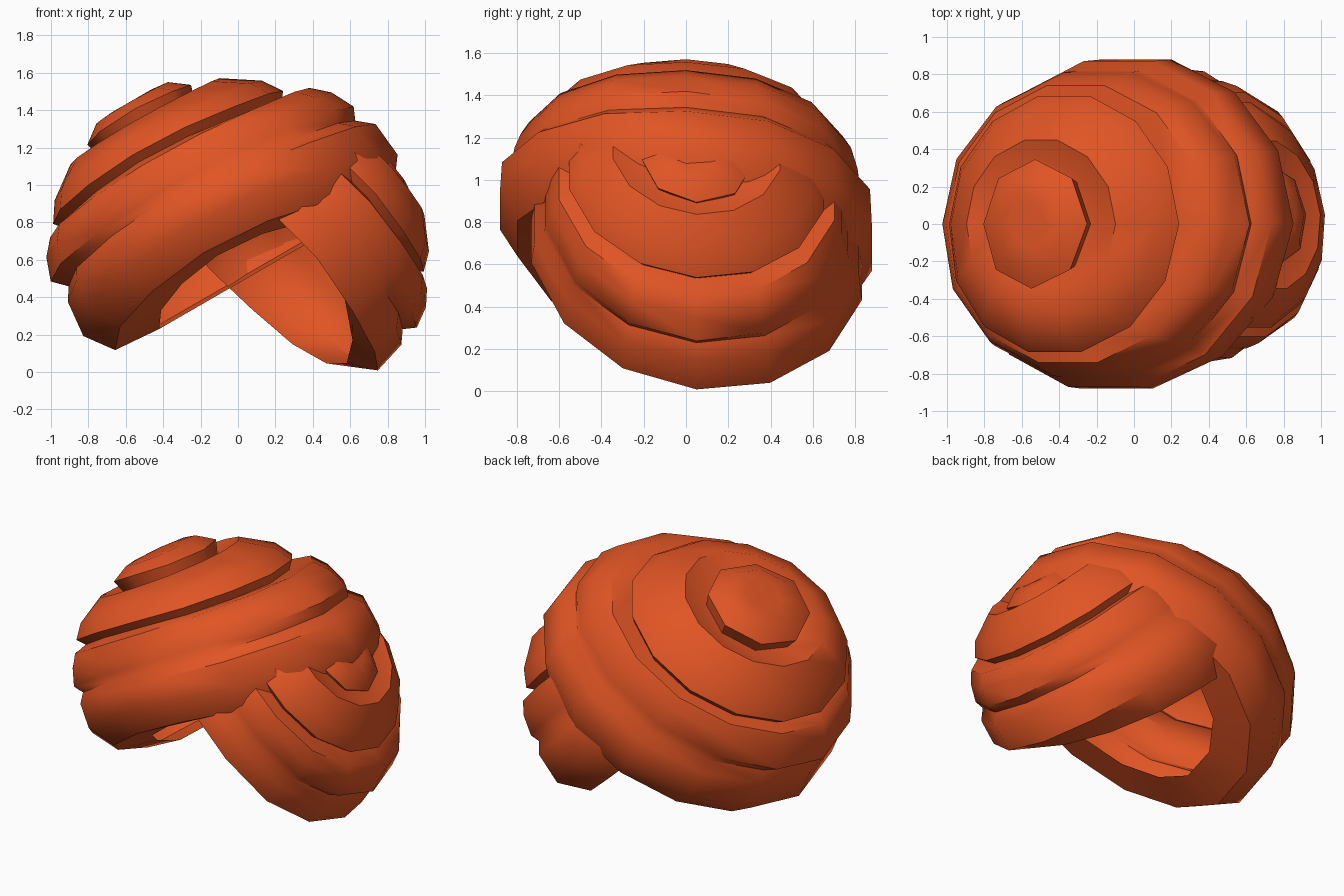
import bpy, bmesh, math
from mathutils import Vector

if "Cube" in bpy.data.objects:
    bpy.data.objects.remove(bpy.data.objects["Cube"])

orange = bpy.data.materials.new("burnt_orange")
orange.diffuse_color = (0.75, 0.09, 0.018, 1)
orange.use_nodes = True
orange.node_tree.nodes["Principled BSDF"].inputs["Base Color"].default_value = orange.diffuse_color

# Stepped shell rings: radius, height, centre drift, front lift, depth ratio
STEPS = [(0.24, 1.37, 0.23, 0.03, 1), (0.32, 1.37, 0.23, 0.04, 1.05),
         (0.46, 1.41, 0.24, 0.03, 1), (0.64, 1.285, 0.25, 0.08, 1),
         (0.71, 1.18, 0.25, 0.11, 0.99), (0.67, 1.13, 0.25, 0.11, 0.99),
         (0.80, 1.125, 0.29, 0.09, 0.95), (0.88, 1.045, 0.30, 0.09, 0.91),
         (0.935, 0.92, 0.31, 0.13, 0.89), (0.885, 0.85, 0.33, 0.15, 0.95)]
# Rolled lower edges of the two wraps
BIG_EDGE = [(0.95, 0.78, 0.35, 0.17, 0.94), (0.97, 0.58, 0.35, 0.23, 0.93),
            (0.86, 0.43, 0.35, 0.22, 0.95), (0.60, 0.41, 0.35, 0.19, 1)]
SMALL_EDGE = [(0.95, 0.78, 0.35, 0.15, 0.94), (0.97, 0.57, 0.35, 0.28, 0.94),
              (0.81, 0.46, 0.35, 0.85, 0.95)]
# Raised button on the crown
BUTTON = [(0.12, 1.54, 0.23, 0, 1.08), (0.22, 1.53, 0.23, 0.01, 1.08),
          (0.32, 1.455, 0.23, 0.04, 1.08), (0.29, 1.36, 0.23, 0.04, 1.08)]


def lathe(name, profile, sides, tilt, scale=1.0, raise_n=0.0, centre=None,
          slope=0.0, lift_gain=1.0, back_drop=0.0, squeeze=1.0, droop=0.0,
          shift_y=0.0, close_top=False):
    """Turn a profile around an axis leaning in the xz plane."""
    along = Vector((math.cos(tilt), 0, math.sin(tilt)))
    axis = Vector((-math.sin(tilt), 0, math.cos(tilt)))
    bm = bmesh.new()
    rings = []
    for r, n, drift, lift, depth in profile:
        ring = []
        mid = drift if centre is None else centre
        for i in range(sides):
            a = 2 * math.pi * i / sides
            c, s = math.cos(a), math.sin(a)
            v = s * r * scale * depth
            # Lower edge rises over the front opening, drops at the back
            weight = -s * (1 - 0.5 * max(0, c)) if s < 0 else -s * back_drop
            h = n * scale + raise_n - slope * v + lift * lift_gain * weight
            h -= droop * r * scale * max(0, -c)
            u = mid + r * scale * c * (squeeze if c < 0 else 1)
            p = along * u + axis * h
            p.y = v + shift_y
            ring.append(bm.verts.new(p))
        rings.append(ring)
    for top, low in zip(rings, rings[1:]):
        for i in range(sides):
            j = (i + 1) % sides
            bm.faces.new((top[i], low[i], low[j], top[j]))
    if close_top:
        bm.faces.new(rings[0])
    me = bpy.data.meshes.new(name)
    bm.to_mesh(me)
    bm.free()
    me.materials.append(orange)
    ob = bpy.data.objects.new(name, me)
    bpy.context.collection.objects.link(ob)
    bpy.ops.object.select_all(action='DESELECT')
    ob.select_set(True)
    bpy.context.view_layer.objects.active = ob
    bpy.ops.object.shade_smooth_by_angle(angle=math.radians(45))
    return ob


# Large wrap leaning to the left
big = dict(tilt=math.radians(30))
lathe("large_wrap", STEPS + BIG_EDGE, 14, **big)
lathe("large_wrap_button", BUTTON, 8, close_top=True, **big)

# Smaller wrap leaning to the right, tucked under the large one
small = dict(tilt=math.radians(-48), slope=0.08, shift_y=0.05, lift_gain=0.4)
lathe("small_wrap", STEPS + SMALL_EDGE, 14, scale=0.88, raise_n=0.06, centre=-0.36,
      back_drop=0.4, squeeze=0.75, droop=0.14, **small)
lathe("small_wrap_button", BUTTON, 8, scale=0.75, raise_n=0.19, centre=-0.29,
      droop=0.14, close_top=True, **small)
